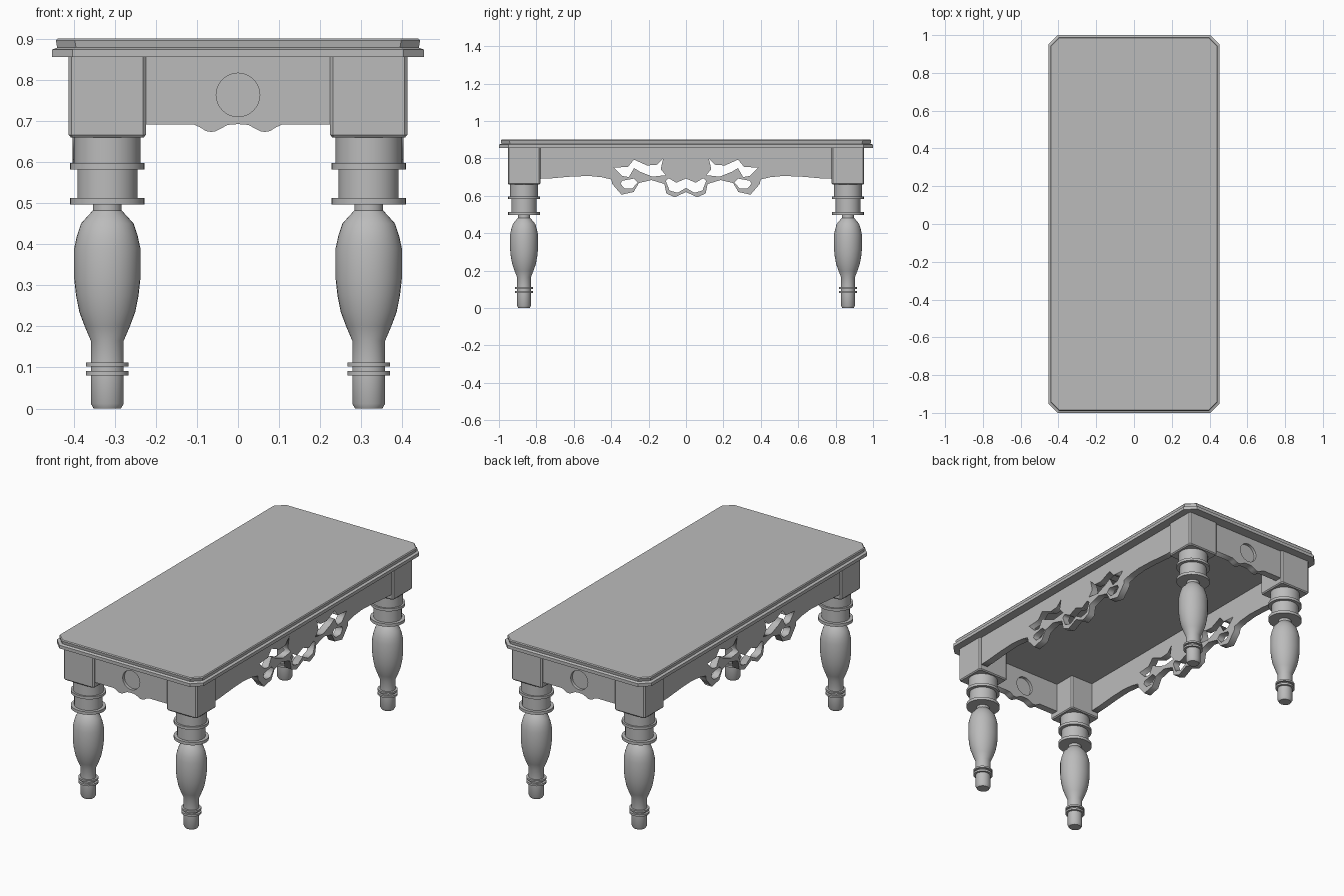
import bpy, bmesh, math

if "Cube" in bpy.data.objects:
    bpy.data.objects.remove(bpy.data.objects["Cube"])

gray = bpy.data.materials.new("plain_gray")
gray.diffuse_color = (0.5, 0.5, 0.5, 1)
gray.use_nodes = True
gray.node_tree.nodes["Principled BSDF"].inputs["Base Color"].default_value = gray.diffuse_color


def finish(name, bm, smooth=False):
    bmesh.ops.recalc_face_normals(bm, faces=bm.faces)
    me = bpy.data.meshes.new(name)
    bm.to_mesh(me)
    bm.free()
    ob = bpy.data.objects.new(name, me)
    bpy.context.collection.objects.link(ob)
    me.materials.append(gray)
    if smooth:
        bpy.ops.object.select_all(action='DESELECT')
        ob.select_set(True)
        bpy.context.view_layer.objects.active = ob
        bpy.ops.object.shade_smooth_by_angle(angle=math.radians(35))
    return ob


def loft(bm, rings):
    """Skin closed rings of points and cap both ends."""
    vs = [[bm.verts.new(p) for p in r] for r in rings]
    n = len(vs[0])
    for a, b in zip(vs, vs[1:]):
        for i in range(n):
            j = (i + 1) % n
            bm.faces.new((a[i], a[j], b[j], b[i]))
    bm.faces.new(vs[0])
    bm.faces.new(vs[-1])


def octagon(hx, hy, c, z):
    """Rectangle with cut corners."""
    return [(hx, c - hy, z), (hx, hy - c, z), (hx - c, hy, z), (c - hx, hy, z),
            (-hx, hy - c, z), (-hx, c - hy, z), (c - hx, -hy, z), (hx - c, -hy, z)]


def panel(name, loops, thickness, matrix_rows):
    """Flat cut-out board: first loop is the outline, the others are holes."""
    cu = bpy.data.curves.new(name, 'CURVE')
    cu.dimensions, cu.fill_mode, cu.extrude = '2D', 'BOTH', thickness / 2
    for loop in loops:
        sp = cu.splines.new('POLY')
        sp.points.add(len(loop) - 1)
        for p, (u, v) in zip(sp.points, loop):
            p.co = (u, v, 0, 1)
        sp.use_cyclic_u = True
    tmp = bpy.data.objects.new(name + "_curve", cu)
    bpy.context.collection.objects.link(tmp)
    dg = bpy.context.evaluated_depsgraph_get()
    me = bpy.data.meshes.new_from_object(tmp.evaluated_get(dg))
    bpy.data.objects.remove(tmp)
    bm = bmesh.new()
    bm.from_mesh(me)
    bpy.data.meshes.remove(me)
    bmesh.ops.remove_doubles(bm, verts=bm.verts, dist=1e-5)
    for v in bm.verts:
        v.co = matrix_rows(*v.co)
    return finish(name, bm)


def mirrored(half):
    """Complete a half outline running from the outside to u = 0."""
    return half + [(-u, v) for u, v in reversed(half) if abs(u) > 1e-6]


# Table top: lower moulding, sloped step, upper slab
bm = bmesh.new()
loft(bm, [octagon(hx, hy, c, z) for hx, hy, c, z in (
    (0.453, 1.0, 0.05, 0.855), (0.453, 1.0, 0.05, 0.873), (0.440, 0.987, 0.046, 0.878),
    (0.443, 0.99, 0.046, 0.895), (0.439, 0.986, 0.045, 0.90))])
finish("table_top", bm)

# Turned leg profile: radius, height
LEG = [(0.033, 0), (0.04, 0.012), (0.04, 0.08), (0.052, 0.08), (0.052, 0.091), (0.04, 0.091),
       (0.04, 0.102), (0.052, 0.102), (0.052, 0.112), (0.04, 0.112), (0.04, 0.165),
       (0.055, 0.2), (0.068, 0.235), (0.076, 0.275), (0.0805, 0.315), (0.0805, 0.39),
       (0.074, 0.42), (0.064, 0.45), (0.048, 0.468), (0.035, 0.482), (0.035, 0.496),
       (0.091, 0.496), (0.091, 0.512), (0.073, 0.512), (0.073, 0.582), (0.091, 0.582),
       (0.091, 0.597), (0.0805, 0.597), (0.0805, 0.665)]
SEG = 32
for sx in (-1, 1):
    for sy in (-1, 1):
        cx, cy = sx * 0.318, sy * 0.866
        tag = ("right" if sx > 0 else "left") + ("_back" if sy > 0 else "_front")
        bm = bmesh.new()
        loft(bm, [[(cx + r * math.cos(2 * math.pi * i / SEG),
                    cy + 0.93 * r * math.sin(2 * math.pi * i / SEG), z)
                   for i in range(SEG)] for r, z in LEG])
        finish("leg_" + tag, bm, True)
        # Square corner block with eased edges
        bm = bmesh.new()
        loft(bm, [[(cx + x, cy + y, z) for x, y, z in octagon(0.094 - e, 0.087 - e, 0.007, z0)]
                  for e, z0 in ((0.005, 0.66), (0, 0.666), (0, 0.856))])
        finish("corner_block_" + tag, bm)

# End aprons: scalloped board with a round sunk medallion on both faces
end_outline = mirrored([(0.24, 0.856), (0.24, 0.691), (0.107, 0.691), (0.092, 0.684),
                        (0.078, 0.675), (0.066, 0.673), (0.056, 0.674), (0.040, 0.682),
                        (0.026, 0.690), (0, 0.692)])
circle = [(0.053 * math.cos(a), 0.763 + 0.053 * math.sin(a))
          for a in (2 * math.pi * i / 32 for i in range(32))]
for s, tag in ((-1, "front"), (1, "back")):
    panel("end_apron_" + tag, [end_outline, circle], 0.04,
          lambda u, v, w, s=s: (u, s * 0.922 + w, v))
    panel("medallion_" + tag, [circle], 0.008,
          lambda u, v, w, s=s: (u, s * 0.922 + w, v))

# Side aprons: long board with a pierced, lobed centre
side_outline = mirrored([(0.80, 0.856), (0.80, 0.690), (0.72, 0.693), (0.62, 0.702),
                         (0.52, 0.706), (0.45, 0.699), (0.398, 0.687), (0.396, 0.665),
                         (0.345, 0.606), (0.28, 0.620), (0.252, 0.668), (0.185, 0.684),
                         (0.115, 0.663), (0.105, 0.612), (0.06, 0.592), (0, 0.620)])
scroll = [(0.385, 0.750), (0.31, 0.755), (0.278, 0.793), (0.208, 0.762), (0.155, 0.766),
          (0.122, 0.800), (0.135, 0.742), (0.108, 0.710), (0.18, 0.702), (0.245, 0.728),
          (0.278, 0.748), (0.305, 0.700), (0.342, 0.706)]
lobe = [(0.342, 0.680), (0.278, 0.692), (0.258, 0.672), (0.288, 0.638), (0.330, 0.640),
        (0.350, 0.664)]
crown = mirrored([(0, 0.692), (0.052, 0.670), (0.093, 0.694), (0.108, 0.680),
                  (0.088, 0.628), (0.045, 0.616), (0, 0.642)])
# the crown half starts and ends on the centre line, so keep one copy of each
flip = lambda loop: [(-u, v) for u, v in loop]
for s, tag in ((-1, "left"), (1, "right")):
    panel("side_apron_" + tag, [side_outline, scroll, flip(scroll), lobe, flip(lobe), crown],
          0.04, lambda u, v, w, s=s: (s * 0.382 + w, u, v))
